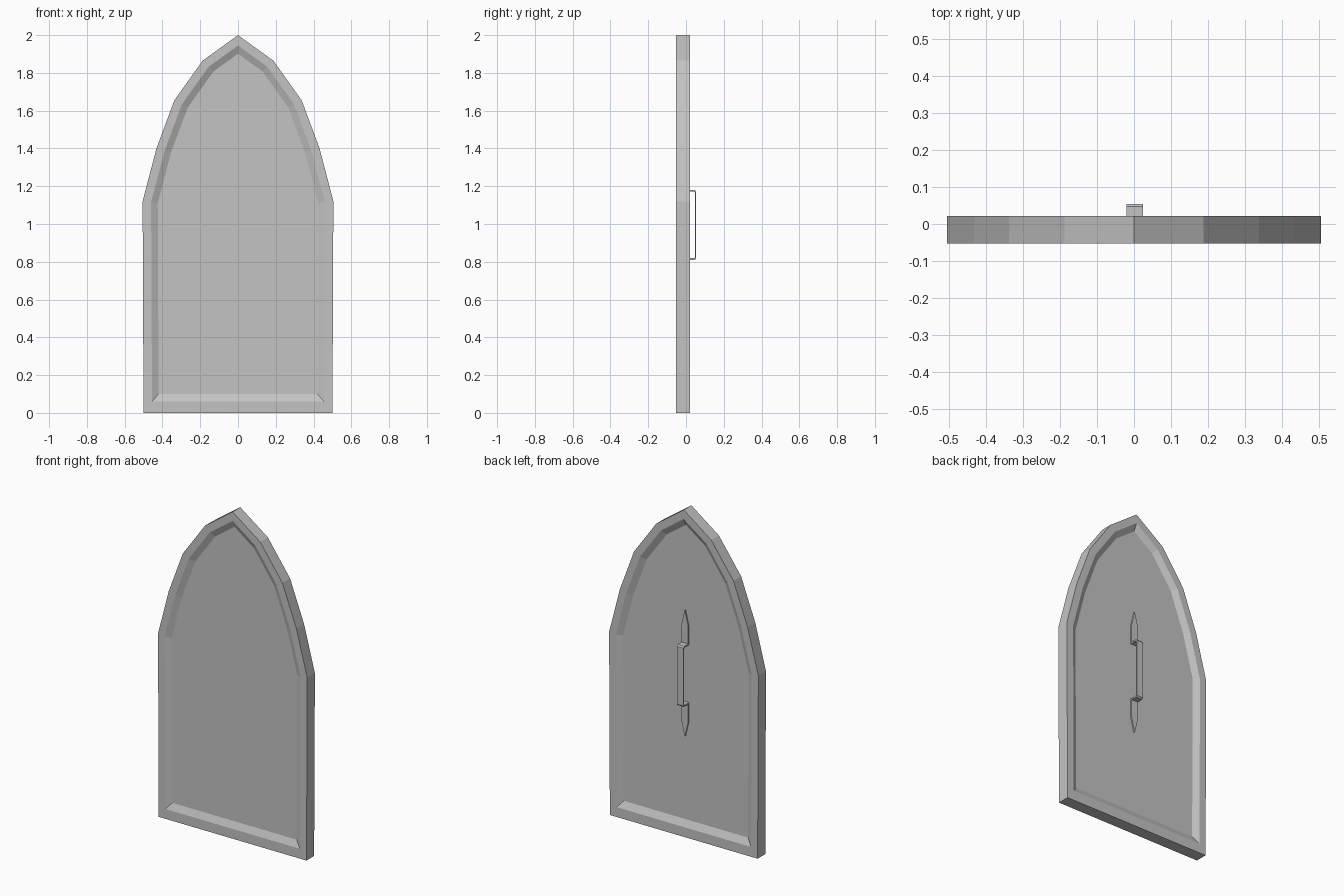
import bpy
import bmesh
from mathutils import Vector

cube = bpy.data.objects.get("Cube")
if cube:
    bpy.data.objects.remove(cube)

# One plain grey for the whole door
grey = bpy.data.materials.new("stone_grey")
grey.use_nodes = True
colour = (0.55, 0.55, 0.55, 1)
grey.diffuse_color = colour
grey.node_tree.nodes["Principled BSDF"].inputs["Base Color"].default_value = colour


def loft(name, rings, capped=True):
    """Join equal-length closed rings of points with quads and cap the ends."""
    bm = bmesh.new()
    loops = [[bm.verts.new(p) for p in ring] for ring in rings]
    for a, b in zip(loops, loops[1:]):
        n = len(a)
        for i in range(n):
            j = (i + 1) % n
            bm.faces.new((a[i], a[j], b[j], b[i]))
    if capped:
        bm.faces.new(loops[0])
        bm.faces.new(loops[-1])
    bmesh.ops.recalc_face_normals(bm, faces=bm.faces)
    mesh = bpy.data.meshes.new(name)
    bm.to_mesh(mesh)
    bm.free()
    mesh.materials.append(grey)
    obj = bpy.data.objects.new(name, mesh)
    bpy.context.collection.objects.link(obj)
    return obj


def inset(points, side, bottom):
    """Move every edge of a counter-clockwise outline inwards and re-mitre the corners."""
    lines = []
    for i, p in enumerate(points):
        d = (points[(i + 1) % len(points)] - p).normalized()
        normal = Vector((-d.y, d.x))
        lines.append((normal, normal.dot(p) + (bottom if i == 0 else side)))
    result = []
    for i, (n2, c2) in enumerate(lines):
        n1, c1 = lines[i - 1]
        det = n1.x * n2.y - n1.y * n2.x
        result.append(Vector(((c1 * n2.y - c2 * n1.y) / det,
                              (n1.x * c2 - n2.x * c1) / det)))
    return result


def at_depth(points, y):
    return [(p.x, y, p.y) for p in points]


# Pointed-arch door leaf with a bevelled recess on both faces
right = [(0.5, 0), (0.505, 1.12), (0.432, 1.4), (0.337, 1.655), (0.187, 1.865)]
outline = [Vector(p) for p in right] + [Vector((0, 2))]
outline += [Vector((-x, z)) for x, z in reversed(right)]
# Start at the bottom left so that the first edge is the sill
outline = outline[-1:] + outline[:-1]
rim = inset(outline, 0.045, 0.06)
panel = inset(outline, 0.08, 0.10)
FRONT, BACK = -0.052, 0.022
PANEL_FRONT, PANEL_BACK = -0.034, 0.001
loft("door_leaf", [
    at_depth(panel, PANEL_FRONT), at_depth(rim, FRONT), at_depth(outline, FRONT),
    at_depth(outline, BACK), at_depth(rim, BACK), at_depth(panel, PANEL_BACK)])

# Strap handle: outer y, outer z, inner y, inner z, half width; mirrored about its middle
MIDDLE = 0.995
upper = [
    (0.009, 1.38, PANEL_BACK, 1.38, 0.001),
    (0.009, 1.29, PANEL_BACK, 1.29, 0.0225),
    (0.009, 1.18, PANEL_BACK, 1.171, 0.0225),
    (0.047, 1.18, 0.044, 1.171, 0.0225),
    (0.054, 1.172, 0.047, 1.167, 0.0225),
]
lower = [(yo, 2 * MIDDLE - zo, yi, 2 * MIDDLE - zi, w)
         for yo, zo, yi, zi, w in reversed(upper)]
handle = loft("back_handle", [
    [(-w, yo, zo), (w, yo, zo), (w, yi, zi), (-w, yi, zi)]
    for yo, zo, yi, zi, w in upper + lower])
handle.location.x = 0.002
